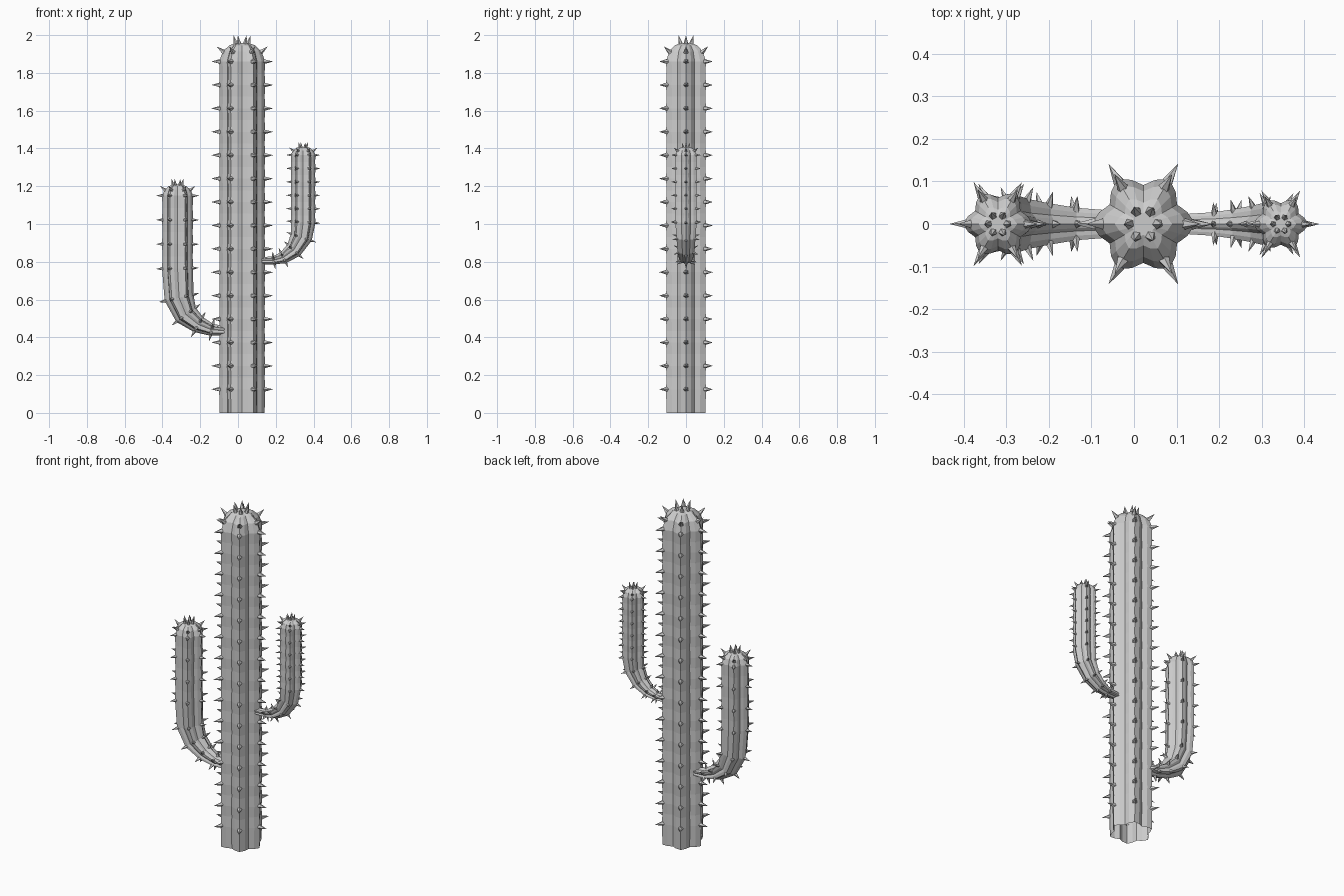
import bpy, bmesh, math
from mathutils import Vector

if "Cube" in bpy.data.objects:
    bpy.data.objects.remove(bpy.data.objects["Cube"])

RIBS = 6
PROFILE = (1.0, 0.88, 0.75, 0.88)      # ridge, slope, valley, slope

mat = bpy.data.materials.new("plain grey")
mat.diffuse_color = (0.6, 0.6, 0.6, 1)
mat.use_nodes = True
mat.node_tree.nodes["Principled BSDF"].inputs["Base Color"].default_value = mat.diffuse_color


def finish(bm, name):
    bmesh.ops.recalc_face_normals(bm, faces=bm.faces)
    me = bpy.data.meshes.new(name)
    bm.to_mesh(me)
    bm.free()
    me.materials.append(mat)
    bpy.context.collection.objects.link(bpy.data.objects.new(name, me))


def add_spike(bm, base, d, length, radius):
    side = d.orthogonal().normalized()
    other = d.cross(side)
    b = base - d * 0.008
    vs = []
    for i in range(5):
        a = math.tau * i / 5
        vs.append(bm.verts.new(b + (side * math.cos(a) + other * math.sin(a)) * radius))
    tip = bm.verts.new(base + d * length)
    for i in range(5):
        bm.faces.new((vs[i], vs[(i + 1) % 5], tip))


def ribbed_stem(name, rings, length, radius):
    """rings: (x, z, radius in bend plane, radius in y, spike tilt or None)"""
    bm, sp = bmesh.new(), bmesh.new()
    n = RIBS * 4
    centres = [Vector((r[0], 0, r[1])) for r in rings]
    loops = []
    for i, (x, z, rp, ry, tilt) in enumerate(rings):
        t = Vector((0, 0, 0))
        if i > 0:
            t += (centres[i] - centres[i - 1]).normalized()
        if i < len(rings) - 1:
            t += (centres[i + 1] - centres[i]).normalized()
        t.normalize()
        nx = Vector((t.z, 0, -t.x))
        loop = []
        for j in range(n):
            a = math.tau * j / n
            k = PROFILE[j % 4]
            p = centres[i] + nx * (rp * k * math.cos(a)) + Vector((0, ry * k * math.sin(a), 0))
            loop.append(bm.verts.new(p))
            if j % 4 == 0 and tilt is not None:
                out = nx * math.cos(a) + Vector((0, math.sin(a), 0))
                d = out * math.cos(tilt) + t * math.sin(tilt)
                add_spike(sp, p, d.normalized(), length, radius)
        loops.append(loop)
    for lo, hi in zip(loops, loops[1:]):
        for j in range(n):
            bm.faces.new((lo[j], lo[(j + 1) % n], hi[(j + 1) % n], hi[j]))
    bm.faces.new(loops[-1])
    finish(bm, name)
    finish(sp, name + "_spikes")


def dome(x, z, r, h):
    """rounded tip with two crowns of tilted spikes"""
    return [(x, z, r, r, 0.0),
            (x, z + h * 0.55, r * 0.84, r * 0.84, math.radians(38)),
            (x, z + h * 0.88, r * 0.55, r * 0.55, None),
            (x, z + h, r * 0.28, r * 0.28, math.radians(75))]


def straight(x, z0, z1, count, r):
    """spiked rings from z0 up to, not including, z1, slightly pinched in between"""
    out = []
    step = (z1 - z0) / count
    for i in range(count):
        out.append((x, z0 + i * step, r, r, 0.0))
        out.append((x, z0 + (i + 0.5) * step, r * 0.975, r * 0.975, None))
    return out


# trunk, open underneath
R = 0.122
ribbed_stem("trunk", [(0.022, 0, R * 0.975, R * 0.975, None)]
            + straight(0.022, 0.125, 1.86, 14, R)
            + dome(0.022, 1.86, R, 0.098), 0.042, 0.014)

# left arm, thick
left = [(-0.07, 0.435, 0.024, 0.038, None),
        (-0.14, 0.44, 0.032, 0.044, 0.0),
        (-0.21, 0.468, 0.046, 0.056, 0.0),
        (-0.275, 0.52, 0.064, 0.068, 0.0),
        (-0.312, 0.61, 0.078, 0.078, 0.0)]
ribbed_stem("left_arm", left + straight(-0.32, 0.765, 1.15, 3, 0.082)
            + dome(-0.32, 1.15, 0.082, 0.058), 0.032, 0.011)

# right arm, thin
right = [(0.12, 0.805, 0.018, 0.027, None),
         (0.19, 0.808, 0.022, 0.032, 0.0),
         (0.24, 0.822, 0.032, 0.04, 0.0),
         (0.295, 0.862, 0.045, 0.05, 0.0),
         (0.335, 0.93, 0.058, 0.058, 0.0)]
ribbed_stem("right_arm", right + straight(0.345, 1.01, 1.365, 5, 0.065)
            + dome(0.345, 1.365, 0.065, 0.043), 0.026, 0.009)
